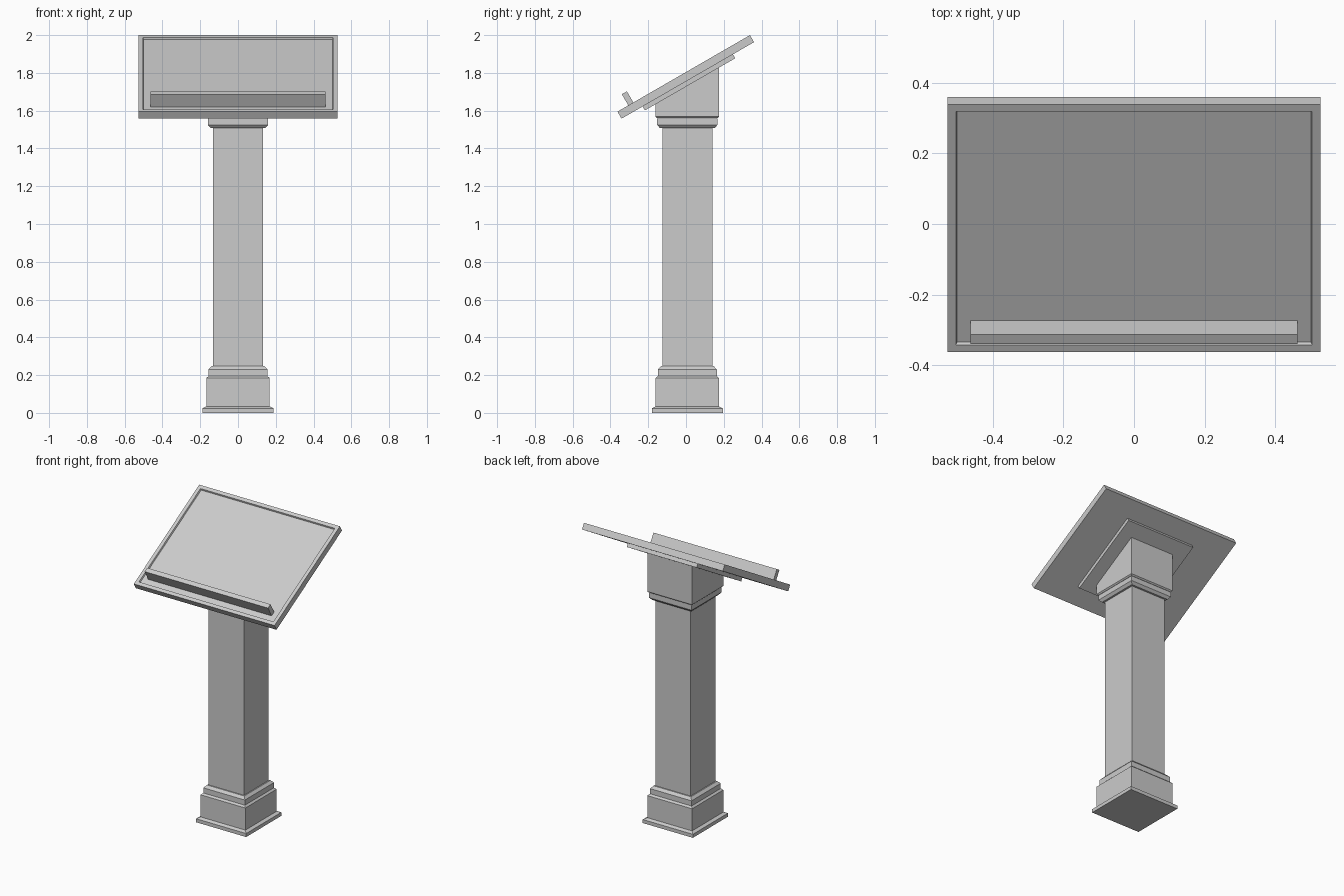
import bpy, bmesh
from math import radians
from mathutils import Matrix, Vector

if "Cube" in bpy.data.objects:
    bpy.data.objects.remove(bpy.data.objects["Cube"], do_unlink=True)

# One plain grey for the whole stand
grey = bpy.data.materials.new("plain_grey")
grey.use_nodes = True
colour = (0.6, 0.6, 0.6, 1)
grey.diffuse_color = colour
grey.node_tree.nodes["Principled BSDF"].inputs["Base Color"].default_value = colour

POST_Y = 0.007
TILT = Matrix.Translation((0, -0.012, 1.7975)) @ Matrix.Rotation(radians(30), 4, "X")


def finish(name, bm, matrix=None):
    bmesh.ops.recalc_face_normals(bm, faces=bm.faces)
    mesh = bpy.data.meshes.new(name)
    bm.to_mesh(mesh)
    bm.free()
    mesh.materials.append(grey)
    obj = bpy.data.objects.new(name, mesh)
    if matrix:
        obj.matrix_world = matrix
    bpy.context.collection.objects.link(obj)
    return obj


def box_mesh(low, high):
    low, high = Vector(low), Vector(high)
    bm = bmesh.new()
    bmesh.ops.create_cube(bm, size=1)
    for v in bm.verts:
        v.co = (low + high) / 2 + v.co * (high - low)
    return bm


def square_loft(name, profile, top=None):
    """Stack square rings of (half width, height); top gives a slanted last ring."""
    bm = bmesh.new()
    rings = []
    for half, z in profile:
        rings.append([bm.verts.new((sx * half, POST_Y + sy * half, z))
                      for sx, sy in ((-1, -1), (1, -1), (1, 1), (-1, 1))])
    if top:
        for v in rings[-1]:
            v.co.z = top(v.co.y)
    for a, b in zip(rings, rings[1:]):
        for i in range(4):
            j = (i + 1) % 4
            bm.faces.new((a[i], a[j], b[j], b[i]))
    bm.faces.new(rings[0])
    bm.faces.new(rings[-1])
    return finish(name, bm)


# Stepped foot
square_loft("foot", [(0.188, 0), (0.188, 0.024), (0.168, 0.034), (0.168, 0.184),
                     (0.156, 0.195), (0.156, 0.23), (0.14, 0.247)])

# Square post
square_loft("post", [(0.132, 0.24), (0.132, 1.515)])

# Capital moulding
square_loft("capital", [(0.145, 1.508), (0.16, 1.525), (0.16, 1.557), (0.152, 1.57)])

# Head block, cut on the slope of the desk
square_loft("head_block", [(0.16, 1.56), (0.168, 1.568), (0.168, 1.7)],
            top=lambda y: 1.75 + 0.577 * (y - 0.0155))

# Mounting plate under the desk
finish("mounting_plate", box_mesh((-0.262, -0.276, -0.067), (0.262, 0.276, -0.042)), TILT)

# Sloped desk with a raised frame around a sunken panel
bm = box_mesh((-0.528, -0.405, -0.043), (0.528, 0.405, 0))
bm.faces.ensure_lookup_table()
panel = max(bm.faces, key=lambda f: f.calc_center_median().z)
bmesh.ops.inset_region(bm, faces=[panel], thickness=0.034)
bmesh.ops.inset_region(bm, faces=[panel], thickness=0.005, depth=-0.01)
finish("desk", bm, TILT)

# Book ledge
finish("book_ledge", box_mesh((-0.463, -0.339, -0.012), (0.463, -0.308, 0.068)), TILT)
